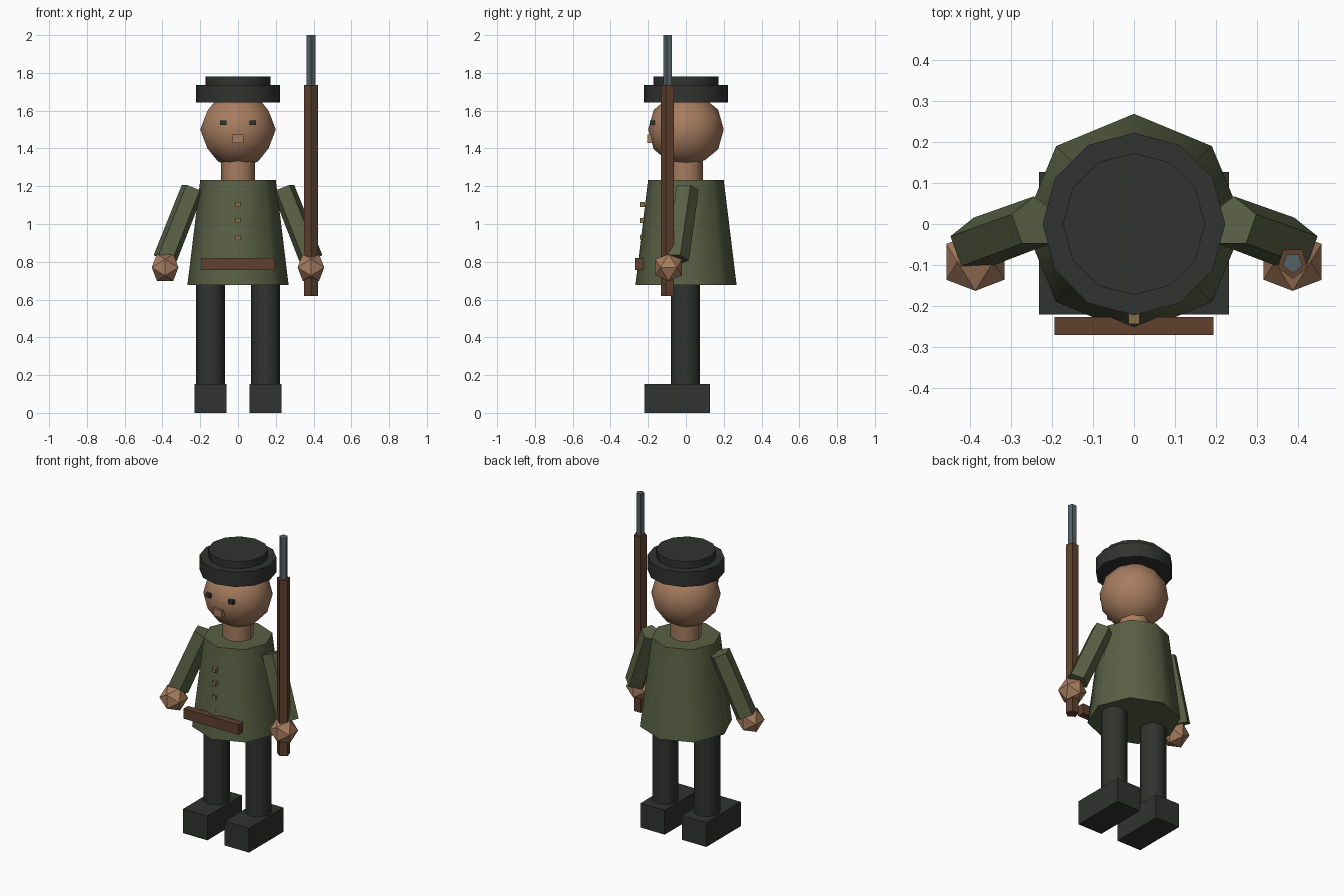
import bpy, bmesh
from math import sin, cos, pi, radians
from mathutils import Vector

if "Cube" in bpy.data.objects:
    bpy.data.objects.remove(bpy.data.objects["Cube"])


def material(name, rgb):
    m = bpy.data.materials.new(name)
    m.diffuse_color = (*rgb, 1)
    m.use_nodes = True
    m.node_tree.nodes["Principled BSDF"].inputs["Base Color"].default_value = m.diffuse_color
    return m


COAT = material("green cloth", (0.10, 0.117, 0.058))
SKIN = material("skin", (0.39, 0.205, 0.115))
DARK = material("dark cloth", (0.030, 0.033, 0.028))
BROWN = material("brown", (0.115, 0.053, 0.028))
STEEL = material("steel", (0.09, 0.122, 0.138))
BRASS = material("brass", (0.24, 0.155, 0.05))


def finish(name, bm, mat, smooth=False):
    bmesh.ops.recalc_face_normals(bm, faces=bm.faces)
    me = bpy.data.meshes.new(name)
    bm.to_mesh(me)
    bm.free()
    me.materials.append(mat)
    ob = bpy.data.objects.new(name, me)
    bpy.context.collection.objects.link(ob)
    if smooth:
        bpy.ops.object.select_all(action='DESELECT')
        ob.select_set(True)
        bpy.context.view_layer.objects.active = ob
        bpy.ops.object.shade_smooth_by_angle(angle=radians(50))
    return ob


def box(name, center, size, mat):
    bm = bmesh.new()
    bmesh.ops.create_cube(bm, size=1)
    for v in bm.verts:
        v.co = Vector(center) + v.co * Vector(size)
    return finish(name, bm, mat)


def tube(name, a, b, ra, rb, sides, mat, first=(0, -1, 0), smooth=True):
    """Capped prism from a to b; its first corner points towards 'first'."""
    a, b, f = Vector(a), Vector(b), Vector(first)
    d = (b - a).normalized()
    u = (f - d * f.dot(d)).normalized()
    w = d.cross(u)
    bm = bmesh.new()
    rings = []
    for p, r in ((a, ra), (b, rb)):
        rings.append([bm.verts.new(p + r * (u * cos(2 * pi * i / sides) + w * sin(2 * pi * i / sides)))
                      for i in range(sides)])
    for ring in rings:
        bm.faces.new(ring)
    for i in range(sides):
        j = (i + 1) % sides
        bm.faces.new((rings[0][i], rings[0][j], rings[1][j], rings[1][i]))
    return finish(name, bm, mat, smooth)


def ball(name, center, r, mat, detail=0):
    """Icosahedron standing on an edge, optionally subdivided once."""
    bm = bmesh.new()
    t = (1 + 5 ** 0.5) / 2
    for s in (-1, 1):
        for q in (-t, t):
            for co in ((s, 0, q), (0, q, s), (q, s, 0)):
                bm.verts.new(co)
    bmesh.ops.convex_hull(bm, input=bm.verts)
    if detail:
        bmesh.ops.subdivide_edges(bm, edges=bm.edges, cuts=1, use_grid_fill=True)
    for v in bm.verts:
        v.co = Vector(center) + v.co.normalized() * r
    return finish(name, bm, mat, detail > 0)


# Coat, belt and buttons
tube("coat", (0, 0, 0.676), (0, 0, 1.233), 0.268, 0.2, 8, COAT)
box("belt", (0, -0.248, 0.788), (0.386, 0.044, 0.064), BROWN)
for z in (1.103, 1.018, 0.93, 0.845):
    box("button", (0, -0.23, z), (0.026, 0.026, 0.026), BRASS)

# Neck, head and face
tube("neck", (0, 0, 1.2), (0, 0, 1.38), 0.09, 0.09, 8, SKIN)
ball("head", (0, 0, 1.5), 0.2, SKIN, 1)
box("nose", (0, -0.18, 1.452), (0.058, 0.05, 0.046), SKIN)

# Hat
tube("hat_band", (0, 0, 1.642), (0, 0, 1.735), 0.222, 0.222, 12, DARK)
tube("hat_crown", (0, 0, 1.72), (0, 0, 1.78), 0.173, 0.173, 12, DARK)

# Paired parts
for side, s in (("left", -1), ("right", 1)):
    box(side + "_eye", (s * 0.079, -0.178, 1.535), (0.034, 0.026, 0.024), DARK)
    box(side + "_boot", (s * 0.146, -0.047, 0.077), (0.17, 0.346, 0.154), DARK)
    tube(side + "_leg", (s * 0.146, -0.003, 0.13), (s * 0.146, -0.003, 0.72), 0.077, 0.077, 8, DARK)
    tube(side + "_arm", (s * 0.24, 0.004, 1.187), (s * 0.387, -0.05, 0.815),
         0.064, 0.066, 5, COAT, first=(0, 1, 0), smooth=False)
    ball(side + "_hand", (s * 0.386, -0.092, 0.77), 0.083, SKIN)

# Rifle
tube("rifle_stock", (0.386, -0.094, 0.62), (0.386, -0.094, 1.735), 0.039, 0.039, 5, BROWN, smooth=False)
tube("rifle_barrel", (0.386, -0.094, 1.7), (0.386, -0.094, 2.0), 0.025, 0.025, 5, STEEL, smooth=False)
